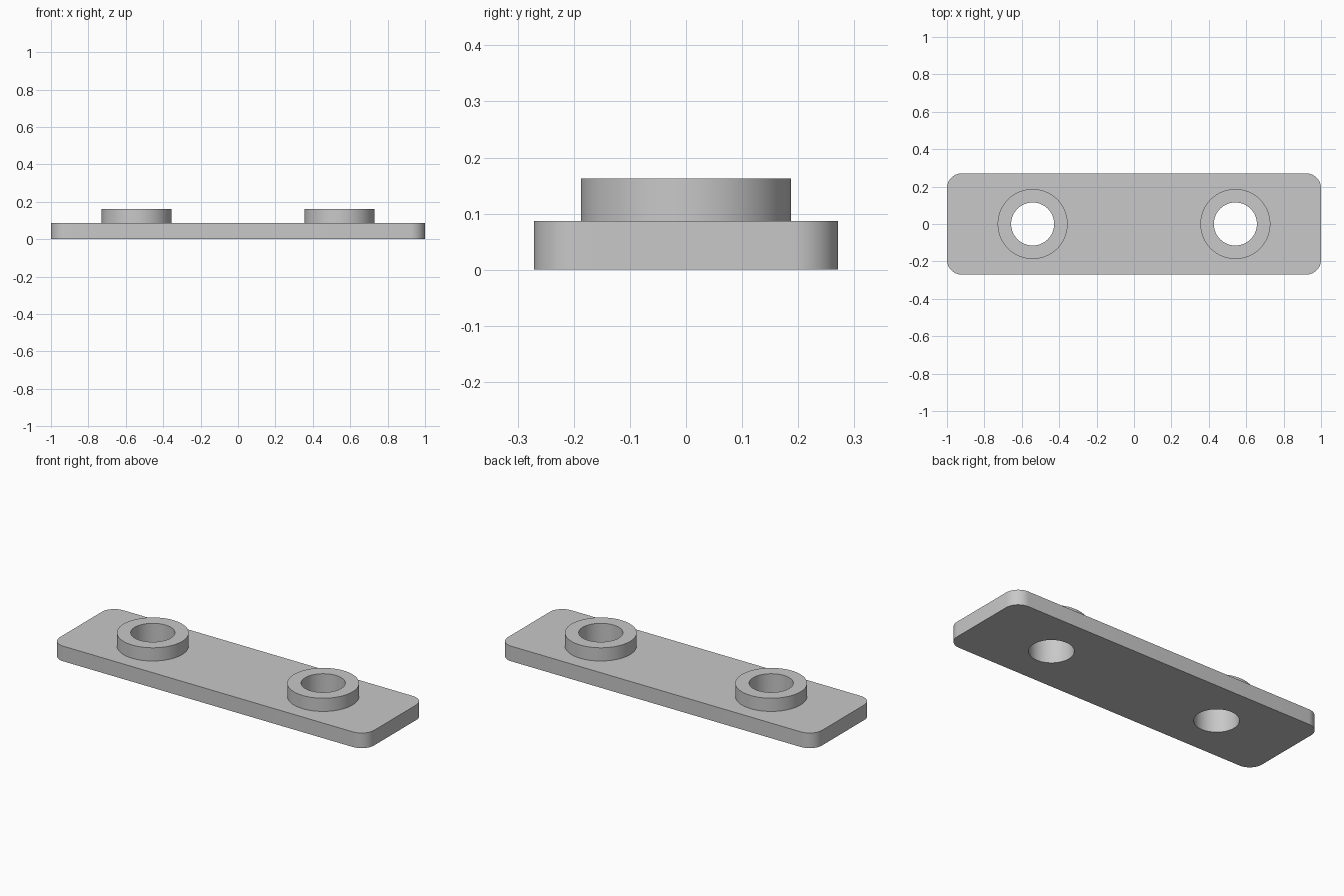
import bpy
import math

if "Cube" in bpy.data.objects:
    bpy.data.objects.remove(bpy.data.objects["Cube"], do_unlink=True)

HALF_LENGTH, HALF_WIDTH, PLATE_TOP = 1.0, 0.271, 0.087
CORNER_RADIUS = 0.08
BOSS_X, BOSS_RADIUS, BOSS_TOP = 0.542, 0.187, 0.163
HOLE_RADIUS = 0.115

grey = bpy.data.materials.new("plain_grey")
grey.use_nodes = True
grey.diffuse_color = (0.58, 0.58, 0.58, 1)
grey.node_tree.nodes["Principled BSDF"].inputs["Base Color"].default_value = grey.diffuse_color


def cylinder(name, x, radius, bottom, top):
    bpy.ops.mesh.primitive_cylinder_add(
        vertices=96, radius=radius, depth=top - bottom,
        location=(x, 0, (bottom + top) / 2))
    obj = bpy.context.object
    obj.name = name
    obj.data.materials.append(grey)
    return obj


def combine(target, tool, operation):
    mod = target.modifiers.new(operation.lower(), 'BOOLEAN')
    mod.operation = operation
    mod.solver = 'EXACT'
    mod.object = tool
    bpy.context.view_layer.objects.active = target
    bpy.ops.object.modifier_apply(modifier=mod.name)
    bpy.data.objects.remove(tool, do_unlink=True)


# Flat plate outline with rounded corners, extruded to its thickness
outline = []
for i, (sx, sy) in enumerate([(1, 1), (-1, 1), (-1, -1), (1, -1)]):
    for step in range(13):
        angle = math.radians(90 * i + 7.5 * step)
        outline.append((sx * (HALF_LENGTH - CORNER_RADIUS) + CORNER_RADIUS * math.cos(angle),
                        sy * (HALF_WIDTH - CORNER_RADIUS) + CORNER_RADIUS * math.sin(angle)))
n = len(outline)
verts = [(x, y, z) for z in (0, PLATE_TOP) for x, y in outline]
faces = [tuple(reversed(range(n))), tuple(range(n, 2 * n))]
faces += [(i, (i + 1) % n, n + (i + 1) % n, n + i) for i in range(n)]
mesh = bpy.data.meshes.new("mounting_plate")
mesh.from_pydata(verts, [], faces)
mesh.materials.append(grey)
plate = bpy.data.objects.new("mounting_plate", mesh)
bpy.context.collection.objects.link(plate)

# Raised round bosses with holes through the whole plate
for x in (-BOSS_X, BOSS_X):
    combine(plate, cylinder("boss", x, BOSS_RADIUS, PLATE_TOP / 2, BOSS_TOP), 'UNION')
    combine(plate, cylinder("hole_cutter", x, HOLE_RADIUS, -0.1, BOSS_TOP + 0.1), 'DIFFERENCE')

# Smooth round walls, crisp rims
bpy.ops.object.select_all(action='DESELECT')
plate.select_set(True)
bpy.context.view_layer.objects.active = plate
bpy.ops.object.shade_smooth_by_angle(angle=math.radians(30))
